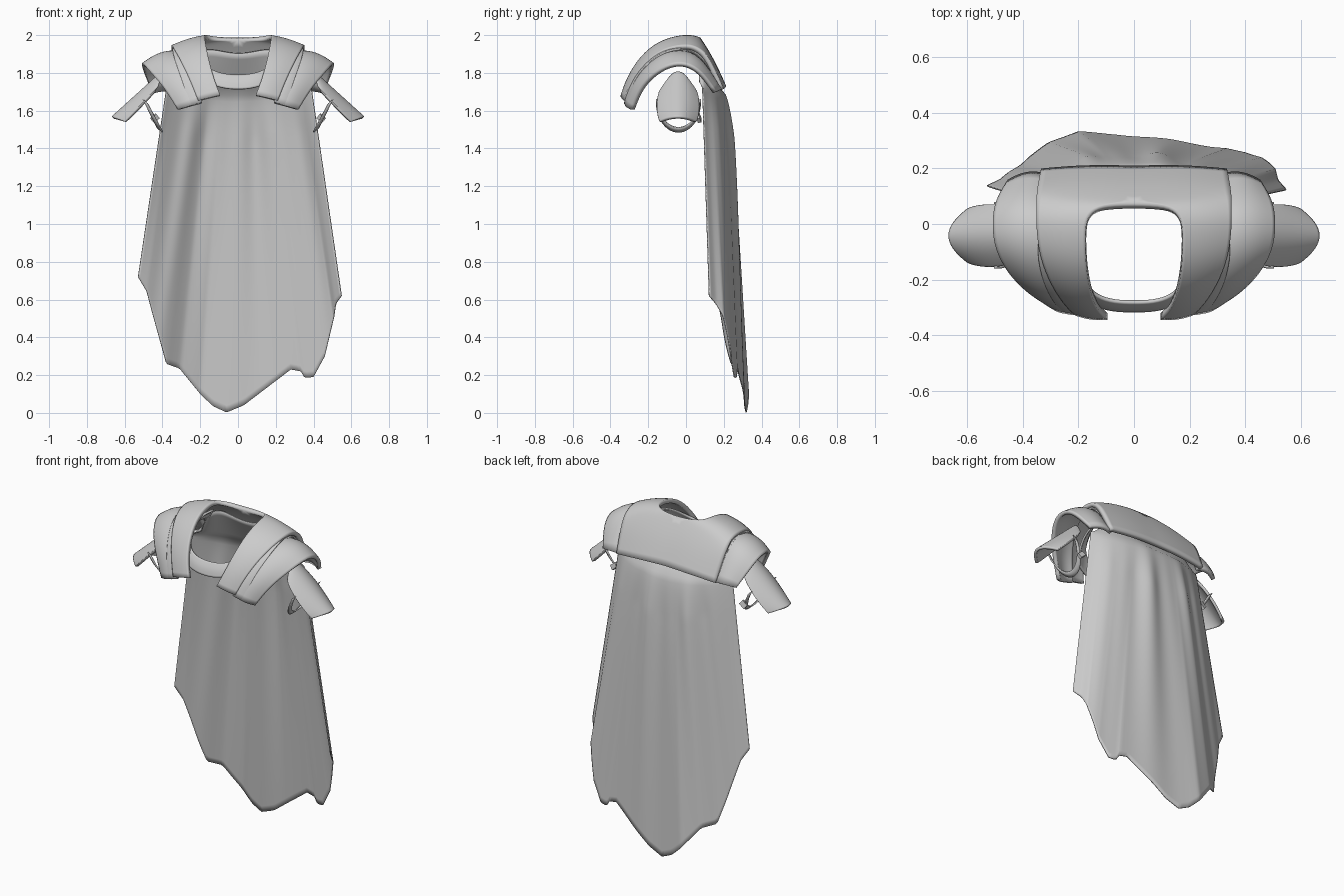
import bpy, math
from mathutils import Vector

cube = bpy.data.objects.get("Cube")
if cube:
    bpy.data.objects.remove(cube, do_unlink=True)

grey = bpy.data.materials.new("plain_grey")
grey.use_nodes = True
grey.diffuse_color = (0.6, 0.6, 0.6, 1)
grey.node_tree.nodes["Principled BSDF"].inputs["Base Color"].default_value = (0.6, 0.6, 0.6, 1)


def sheet(name, rows, thickness, mirror=True, levels=2):
    """Grid of points skinned with quads, then mirrored, smoothed and thickened."""
    n = len(rows[0])
    verts = [p for row in rows for p in row]
    faces = [(i * n + j, i * n + j + 1, (i + 1) * n + j + 1, (i + 1) * n + j)
             for i in range(len(rows) - 1) for j in range(n - 1)]
    mesh = bpy.data.meshes.new(name)
    mesh.from_pydata(verts, [], faces)
    mesh.materials.append(grey)
    ob = bpy.data.objects.new(name, mesh)
    bpy.context.collection.objects.link(ob)
    if mirror:
        m = ob.modifiers.new("mirror", 'MIRROR')
        m.use_clip = True
        m.merge_threshold = 0.002
    if levels:
        s = ob.modifiers.new("smooth", 'SUBSURF')
        s.levels = s.render_levels = levels
        s.boundary_smooth = 'PRESERVE_CORNERS'
    t = ob.modifiers.new("thickness", 'SOLIDIFY')
    t.thickness = thickness
    t.offset = -1
    bpy.ops.object.select_all(action='DESELECT')
    ob.select_set(True)
    bpy.context.view_layer.objects.active = ob
    bpy.ops.object.shade_smooth_by_angle(angle=math.radians(40))


def outward(p):
    """Direction away from the left-right axis through the chest."""
    return Vector((0, p.y + .04, p.z - 1.6)).normalized()


def band(edges, crown, steps=4):
    """Rows between inner and outer edge points, arched upward in the middle."""
    rows = []
    for inner, outer in edges:
        a, b = Vector(inner), Vector(outer)
        row = []
        for k in range(steps + 1):
            f = k / steps
            p = a.lerp(b, f)
            row.append(p + outward(p) * crown * 4 * f * (1 - f))
        rows.append(row)
    return rows


# Mantle: two front strips joined by a back yoke, open at the neck
mantle = [((.095, -.345, 1.685), (.212, -.33, 1.655)),
          ((.13, -.315, 1.775), (.25, -.295, 1.755)),
          ((.16, -.245, 1.89), (.30, -.22, 1.86)),
          ((.175, -.14, 1.975), (.34, -.12, 1.93)),
          ((.178, -.02, 2.003), (.352, -.02, 1.95)),
          ((.165, .035, 2.0), (.352, .04, 1.945)),
          ((.12, .07, 1.99), (.352, .085, 1.92)),
          ((0, .08, 1.985), (.35, .115, 1.89)),
          ((0, .15, 1.87), (.345, .15, 1.83)),
          ((0, .21, 1.735), (.335, .20, 1.715))]
sheet("mantle", band(mantle, .008), .025)

# Shoulder plates and the narrow front layer between them and the mantle
shoulder = [((.19, -.315, 1.645), (.32, -.29, 1.605)),
            ((.23, -.28, 1.75), (.385, -.25, 1.715)),
            ((.28, -.205, 1.85), (.455, -.18, 1.795)),
            ((.32, -.11, 1.915), (.503, -.09, 1.85)),
            ((.33, 0, 1.925), (.512, 0, 1.857)),
            ((.33, .085, 1.88), (.503, .085, 1.81)),
            ((.31, .18, 1.71), (.455, .16, 1.70))]
sheet("shoulder_plate", band(shoulder, .022), .022)
layer = []
for i, (a, b) in enumerate(shoulder):
    a, b = Vector(a), Vector(b)
    out = outward(a) * .012
    layer.append((a + out, a.lerp(b, max(.04, .5 - .11 * i)) + out * 1.6))
sheet("inner_shoulder_layer", band(layer, .004), .018)

# Cowl: cloth band across the front of the neck, running back under the mantle
half = [((0, -.308, 1.71), (0, -.275, 1.782)),
        ((.07, -.306, 1.715), (.07, -.274, 1.787)),
        ((.14, -.29, 1.735), (.135, -.255, 1.805)),
        ((.20, -.24, 1.775), (.175, -.21, 1.845)),
        ((.24, -.15, 1.84), (.20, -.13, 1.90)),
        ((.25, -.04, 1.88), (.205, -.04, 1.925)),
        ((.23, .05, 1.87), (.19, .04, 1.925))]
cowl = []
for low, high in half:
    a, b = Vector(low), Vector(high)
    cowl.append([a, a.lerp(b, .5) + outward(a) * .008, b])
sheet("cowl", cowl, .012)

# Upper arm plates: curved across, tapering to a pointed lower end
arm = []
for f, width in ((0, .08), (.1, .1), (.35, .112), (.65, .114), (.9, .106), (1, .098)):
    row = []
    for y in (1, .92, .5, 0, -.5, -.92, -1):
        drop = abs(y) ** 2
        top = Vector((.405 + .015 * drop, 0, 1.815 - .085 * drop))
        tip = Vector((.675 - .075 * drop, 0, 1.572 - .03 * drop))
        p = top.lerp(tip, f)
        p.y = -.042 + y * width
        row.append(p)
    arm.append(row)
sheet("arm_plate", arm, .016)

# Arm straps: half loops below the plates
strap = []
for k in range(13):
    a = math.pi * k / 12
    mid = Vector((.49 - .08 * math.sin(a), -.04 - .112 * math.cos(a),
                  1.65 - .15 * math.sin(a)))
    along = Vector((.014, 0, .012))
    strap.append([mid - along, mid + along])
sheet("arm_strap", strap, .008, levels=1)

# Small buckle on the rear of each strap
bpy.ops.mesh.primitive_cube_add(size=1, location=(.44, .068, 1.56), rotation=(.3, .7, 0))
buckle = bpy.context.object
buckle.name = "strap_buckle"
buckle.scale = (.04, .018, .03)
bpy.ops.object.transform_apply(location=True, rotation=True, scale=True)
buckle.data.materials.append(grey)
buckle.modifiers.new("mirror", 'MIRROR')

# Cape: columns run from the shoulders to a ragged hem
hem = [Vector(p) for p in (
    (-.53, .14, .72), (-.485, .16, .645), (-.46, .18, .55), (-.38, .24, .26),
    (-.31, .29, .235), (-.2, .335, .1), (-.13, .33, .035), (-.06, .325, .003),
    (.03, .315, .04), (.28, .28, .23), (.335, .275, .22), (.355, .27, .185),
    (.4, .26, .19), (.46, .24, .3), (.51, .2, .51), (.52, .16, .58), (.55, .125, .62))]
lengths = [(b - a).length for a, b in zip(hem, hem[1:])]


def hem_point(u):
    d = u * sum(lengths)
    for a, b, l in zip(hem, hem[1:], lengths):
        if d <= l:
            return a.lerp(b, d / l)
        d -= l
    return hem[-1]


COLS, ROWS = 110, 48
cape = []
for i in range(ROWS + 6):
    row = []
    for j in range(COLS + 1):
        u = j / COLS
        s = abs(2 * u - 1)
        x = -.38 + .77 * u
        shoulder_pt = Vector((x, .09 + .09 * (1 - s ** 2.5), 1.72))
        collar_pt = Vector((x * .8, .068, 1.905 + .15 * s ** 2 - .3 * s ** 4))
        if i < 6:
            p = collar_pt.lerp(shoulder_pt, i / 6)
        else:
            t = (i - 6) / (ROWS - 1)
            p = shoulder_pt.lerp(hem_point(u), t)
            fold = math.sin(u * 23 + .6) + .5 * math.sin(u * 41 + 2 + t)
            p.y += .045 * math.sin(math.pi * t ** .4) * (1 - s * s)
            p.y += .011 * fold * min(1, t * 6) * (1 - .7 * t) * (1 - s ** 4)
        row.append(p)
    cape.append(row)
sheet("cape", cape, .006, mirror=False, levels=0)
